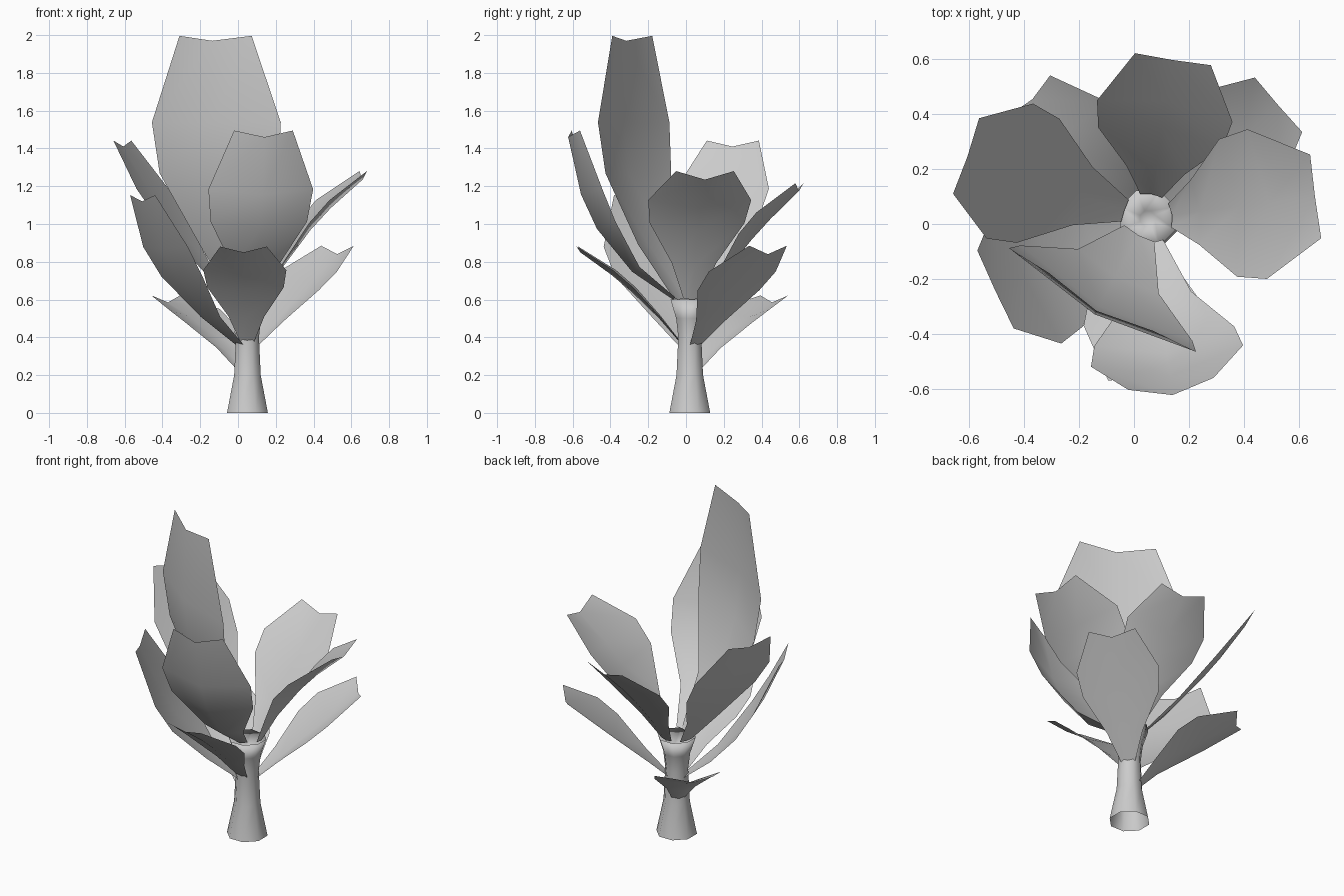
import bpy
import bmesh
from math import cos, sin, pi, radians
from mathutils import Vector

cube = bpy.data.objects.get("Cube")
if cube:
    bpy.data.objects.remove(cube)

CENTRE = Vector((0.05, 0.02, 0))

grey = bpy.data.materials.new("soft grey")
grey.use_nodes = True
grey.diffuse_color = (0.6, 0.6, 0.6, 1)
grey.node_tree.nodes["Principled BSDF"].inputs["Base Color"].default_value = grey.diffuse_color


def grid_object(name, rows, closed=False):
    """Skin rows of points into a smooth sheet, or a tube with a capped last ring."""
    bm = bmesh.new()
    rings = [[bm.verts.new(p) for p in row] for row in rows]
    count = len(rings[0])
    for low, high in zip(rings, rings[1:]):
        for i in range(count if closed else count - 1):
            j = (i + 1) % count
            bm.faces.new((low[i], low[j], high[j], high[i]))
    if closed:
        bm.faces.new(rings[-1])
    mesh = bpy.data.meshes.new(name)
    bm.to_mesh(mesh)
    bm.free()
    mesh.materials.append(grey)
    for polygon in mesh.polygons:
        polygon.use_smooth = True
    obj = bpy.data.objects.new(name, mesh)
    bpy.context.collection.objects.link(obj)


# Share of the full width along a leaf, from base to blunt tip
LEAF_SHAPE = ((0, 0.16), (0.25, 0.43), (0.54, 0.92), (0.73, 1), (1, 0.56))
NOTCH = 0.03


def leaf(name, azimuth, base, bend, tip, half_width, cup):
    """Cupped leaf along a curve given as (radius, height) points."""
    angle = radians(azimuth)
    out = Vector((cos(angle), sin(angle), 0))
    side = Vector((-sin(angle), cos(angle), 0))
    up = Vector((0, 0, 1))
    a, b, c = (CENTRE + out * r + up * z for r, z in (base, bend, tip))
    rows = []
    for t, share in LEAF_SHAPE:
        mid = a * (1 - t) ** 2 + b * 2 * t * (1 - t) + c * t * t
        along = ((b - a) * (1 - t) + (c - b) * t).normalized()
        lift = along.cross(side) * cup * share
        if lift.dot(out) > 0:
            lift = -lift
        if t == 1:
            lift += along * NOTCH
        edge = side * half_width * share
        rows.append((mid + lift - edge, mid, mid + lift + edge))
    grid_object(name, rows)


# Flared stalk, open below, with a shallow cup inside the rim
STALK = ((0, 0.117), (0.2, 0.076), (0.4, 0.066), (0.5, 0.078), (0.6, 0.11), (0.52, 0.03))
SIDES = 8
grid_object("stalk", [
    [CENTRE + Vector((r * cos(2 * pi * (i + 0.5) / SIDES), r * sin(2 * pi * (i + 0.5) / SIDES), z))
     for i in range(SIDES)] for z, r in STALK], closed=True)

# Upper leaves around the rim
leaf("upper_leaf_back", 81, (0.09, 0.6), (0.29, 0.905), (0.585, 1.175), 0.25, 0.05)
leaf("upper_leaf_left", 7.5, (0.09, 0.6), (0.28, 0.97), (0.615, 1.235), 0.275, 0.06)
leaf("upper_leaf_right", 161, (0.09, 0.6), (0.435, 0.965), (0.695, 1.41), 0.26, 0.02)
leaf("upper_leaf_tall", -119, (0.07, 0.6), (0.48, 1.12), (0.385, 1.97), 0.39, 0.06)
leaf("upper_leaf_front", -82, (0.09, 0.6), (0.58, 0.85), (0.65, 1.46), 0.28, 0.08)

# Lower leaves growing from the stalk
leaf("lower_leaf_back_left", 41, (0.05, 0.35), (0.31, 0.58), (0.63, 0.84), 0.235, 0.06)
leaf("lower_leaf_back_right", 134, (0.05, 0.22), (0.265, 0.45), (0.605, 0.585), 0.19, 0.05)
leaf("lower_leaf_front_right", 205, (0.04, 0.35), (0.43, 0.62), (0.615, 1.12), 0.28, 0.025)
leaf("lower_leaf_front", 268, (0.05, 0.37), (0.265, 0.64), (0.58, 0.85), 0.22, 0.03)
